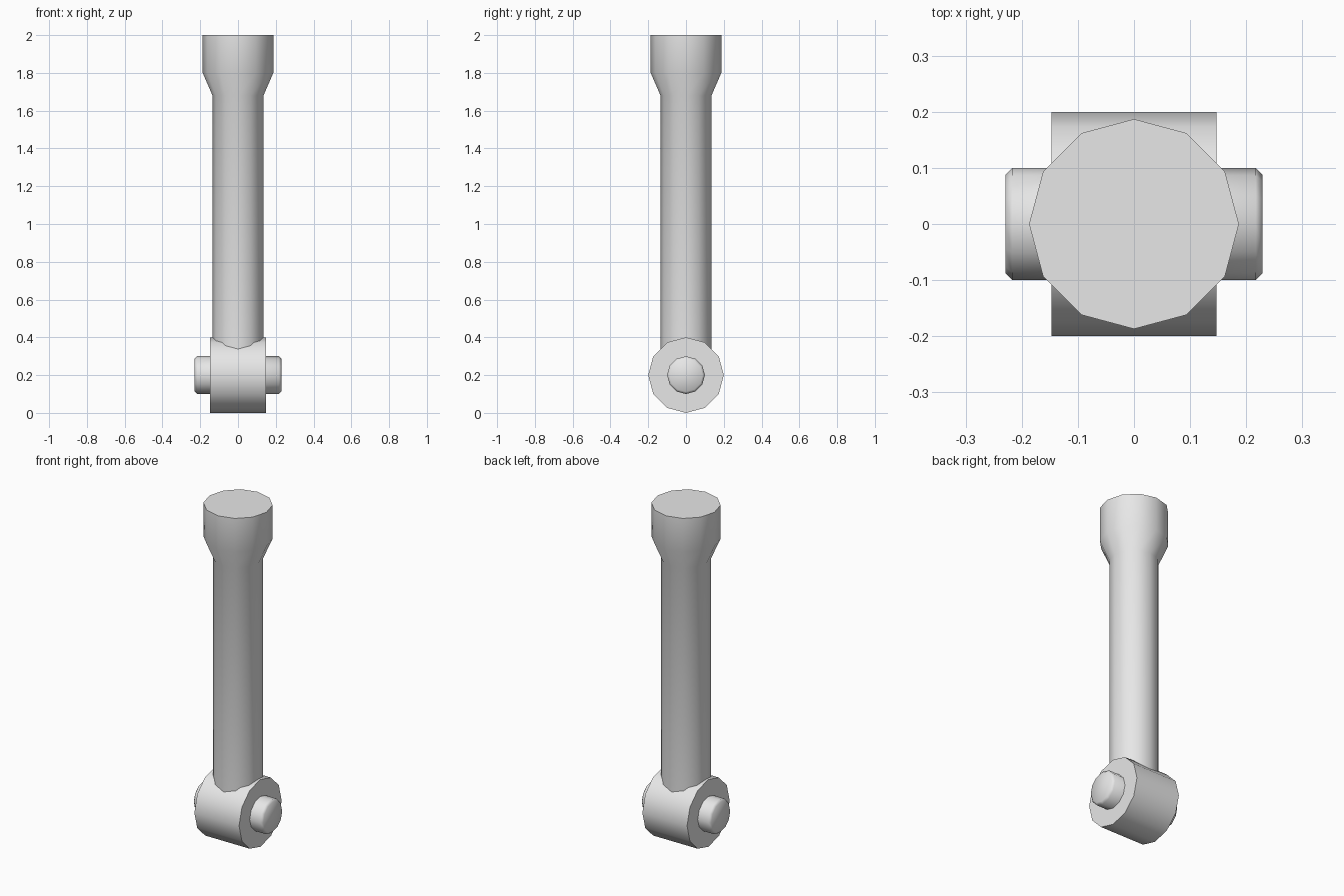
import bpy
import math

cube = bpy.data.objects.get("Cube")
if cube:
    bpy.data.objects.remove(cube, do_unlink=True)

SIDES = 12

metal = bpy.data.materials.new("light_grey")
metal.use_nodes = True
metal.diffuse_color = (0.8, 0.8, 0.8, 1)
metal.node_tree.nodes["Principled BSDF"].inputs["Base Color"].default_value = (0.8, 0.8, 0.8, 1)


def turned(name, profile, angle, along_x=False):
    """Revolve (radius, height) pairs into a capped, smooth-sided solid."""
    verts, faces = [], []
    for r, h in profile:
        for i in range(SIDES):
            a = math.tau * i / SIDES
            u, v = r * math.cos(a), r * math.sin(a)
            verts.append((h, u, v + 0.2) if along_x else (u, v, h))
    for k in range(len(profile) - 1):
        for i in range(SIDES):
            j = (i + 1) % SIDES
            lo, hi = k * SIDES, (k + 1) * SIDES
            faces.append((lo + i, lo + j, hi + j, hi + i))
    faces.append(tuple(reversed(range(SIDES))))
    faces.append(tuple(range(len(verts) - SIDES, len(verts))))
    mesh = bpy.data.meshes.new(name)
    mesh.from_pydata(verts, [], faces)
    mesh.materials.append(metal)
    obj = bpy.data.objects.new(name, mesh)
    bpy.context.collection.objects.link(obj)
    bpy.ops.object.select_all(action="DESELECT")
    obj.select_set(True)
    bpy.context.view_layer.objects.active = obj
    bpy.ops.object.shade_smooth_by_angle(angle=math.radians(angle))
    return obj


# Long shaft that flares into a wider socket at the top
turned("shaft", [(0.135, 0.2), (0.135, 1.68), (0.187, 1.8), (0.187, 2.0)], 40)

# Thick cross barrel at the foot
turned("barrel", [(0.2, -0.147), (0.2, 0.147)], 40, along_x=True)

# Pin through the barrel, with softened ends
turned("pin", [(0.088, -0.229), (0.1, -0.217), (0.1, 0.217), (0.088, 0.229)], 50, along_x=True)
